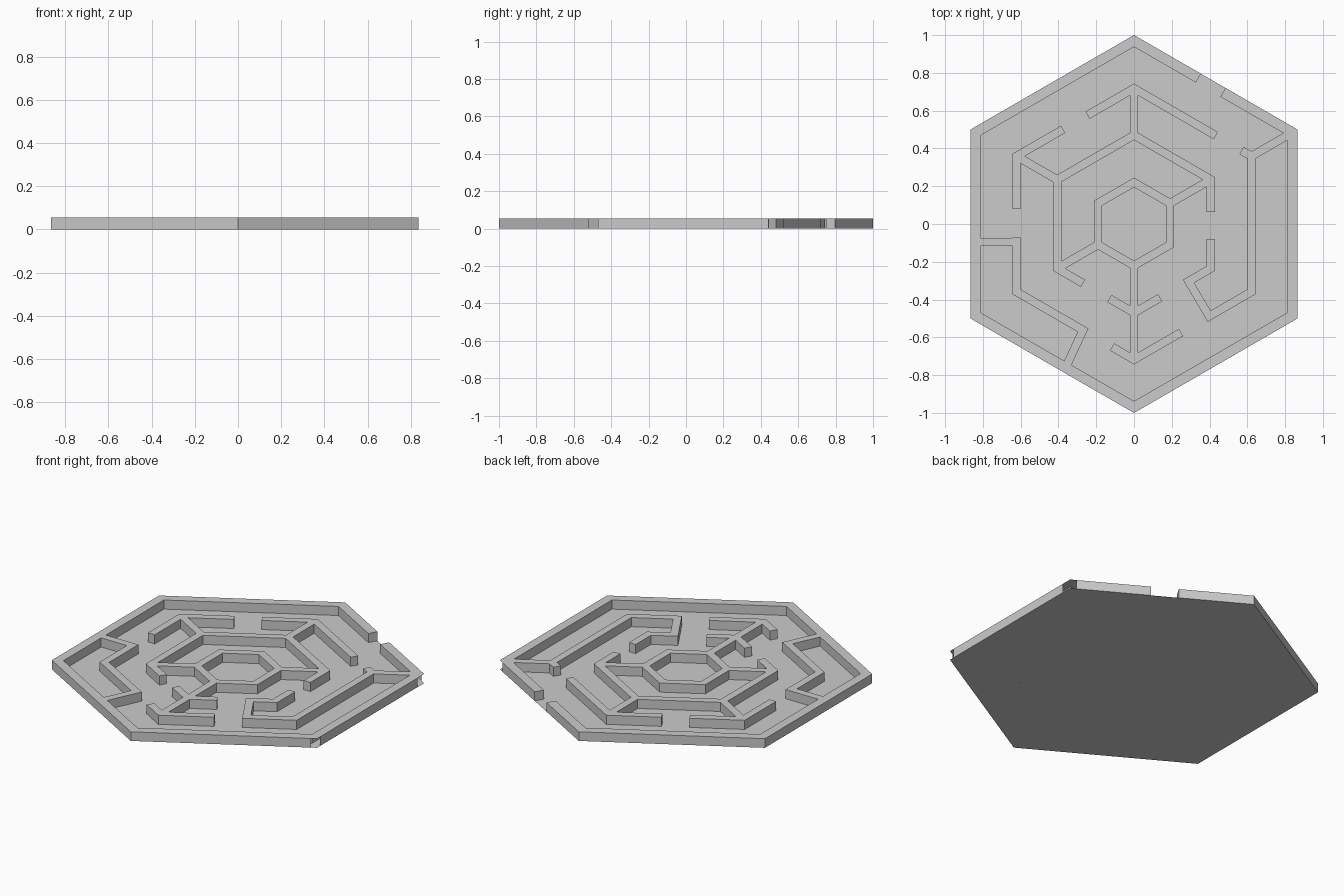
import bpy, bmesh, math
from mathutils import Vector
from mathutils.geometry import delaunay_2d_cdt

if "Cube" in bpy.data.objects:
    bpy.data.objects.remove(bpy.data.objects["Cube"])

HEIGHT = 0.054
R1, R2, R3, R4 = 0.22, 0.47, 0.718, 0.969   # centre lines of the four rings


def ring(r, t):
    """Point on a hexagon ring; t counts corners clockwise from the top."""
    def corner(k):
        a = math.pi / 3 * k
        return Vector((math.sin(a), math.cos(a))) * r
    k = math.floor(t)
    return corner(k).lerp(corner(k + 1), t - k)


def wall(points, width=0.044, closed=False):
    """Mitred quads, one per segment of the centre line."""
    n = len(points)
    left, right = [], []
    for i, p in enumerate(points):
        prev = points[i - 1] if i or closed else None
        nxt = points[(i + 1) % n] if i < n - 1 or closed else None
        d1 = (p - prev).normalized() if prev is not None else (nxt - p).normalized()
        d2 = (nxt - p).normalized() if nxt is not None else d1
        n1, n2 = Vector((-d1.y, d1.x)), Vector((-d2.y, d2.x))
        m = (n1 + n2).normalized()
        m *= width / 2 / m.dot(n1)
        left.append(p + m)
        right.append(p - m)
    return [[right[i], right[(i + 1) % n], left[(i + 1) % n], left[i]]
            for i in range(n if closed else n - 1)]


def path(*rt):
    return wall([ring(r, t) for r, t in rt])


def make_object(name, bm):
    mesh = bpy.data.meshes.new(name)
    bm.to_mesh(mesh)
    bm.free()
    obj = bpy.data.objects.new(name, mesh)
    bpy.context.collection.objects.link(obj)


# Outer wall with the entrance gap (extra points bound the open corners)
quads = wall([ring(R4, t) for t in
              (0.561, 0.979, 1, 1.046, 1.985, 2, 2.021, 3, 4, 5, 6, 6.406)], 0.054)
# Innermost closed ring
quads += wall([ring(R1, k) for k in range(6)], closed=True)
# Second ring pieces
quads += path((R2, 1.366), (R2, 1), (R2, 0), (R2, -1), (R2, -2), (R2, -2.337))
quads += path((R2, 2.66), (R2, 3), (R2, 3.32))
# Second ring hook that turns into the third ring and joins the outer wall
quads += path((R2, 1.67), (R2, 2), (R2, 2.29), (R3, 2.36), (R3, 2), (R3, 1), (R3, 0.915))
# Third ring pieces
quads += path((R3, -0.396), (R3, 0), (R3, 0.697))
quads += path((R3, 5.396), (R3, 5), (R3, 4.611))
quads += path((R3, 2.6), (R3, 3), (R3, 3.187))
quads += path((R4, 4.402), (R3, 4.368), (R3, 4), (R3, 3.434), (R4, 3.431))
# Radial spokes
for a, b, k in ((R1, R2, 1), (R1, R2, 4), (R1, R3, 3),
                (R2, R3, 0), (R2, R3, 5), (R3, R4, 1)):
    quads += path((a, k), (b, k))

# Merge all wall footprints in the plane
verts = [v for q in quads for v in q]
faces = [list(range(4 * i, 4 * i + 4)) for i in range(len(quads))]
co, _, tris, _, _, origin = delaunay_2d_cdt(verts, [], faces, 1, 1e-4)

bm = bmesh.new()
top = [bm.verts.new((c.x, c.y, HEIGHT)) for c in co]
for tri, src in zip(tris, origin):
    if src:
        f = bm.faces.new([top[i] for i in tri])
        f.normal_update()
        if f.normal.z < 0:
            f.normal_flip()

# Drop the sides to the floor, leaving the two right-hand outer corners open
low = {}
for e in [e for e in bm.edges if len(e.link_faces) == 1]:
    loop = e.link_loops[0]
    a, b = loop.vert, loop.link_loop_next.vert
    mid = (a.co + b.co) / 2
    corner_gap = math.hypot(mid.x - 0.866, abs(mid.y) - 0.5)
    if corner_gap < 0.05 and mid.xy.length > 0.955:
        continue
    for v in (a, b):
        if v not in low:
            low[v] = bm.verts.new((v.co.x, v.co.y, 0))
    bm.faces.new((b, a, low[a], low[b]))
make_object("maze_walls", bm)

# Flat hexagonal floor
bm = bmesh.new()
bm.faces.new([bm.verts.new((*ring(1, -k), 0)) for k in range(6)])
make_object("maze_floor", bm)
